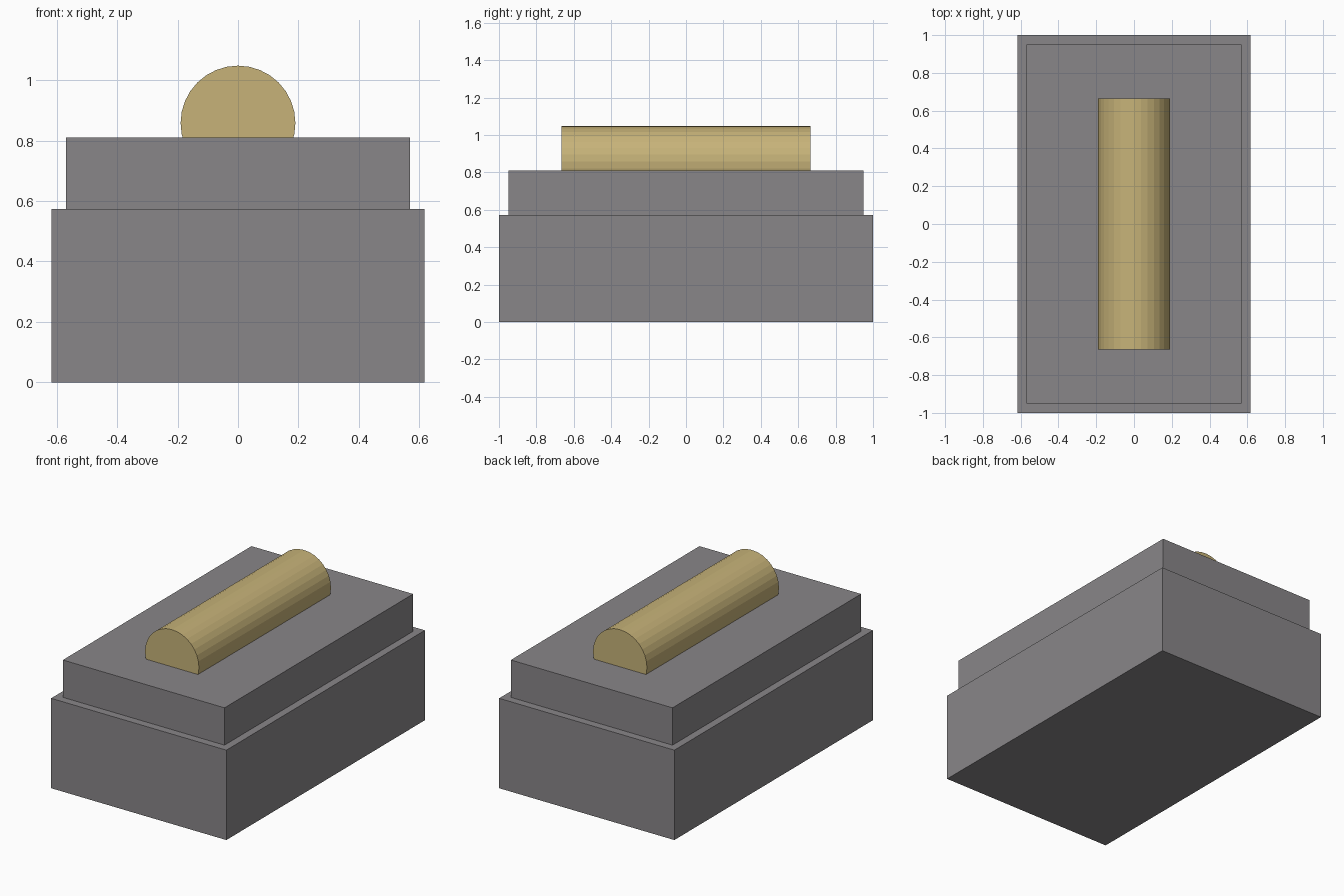
import bpy
from math import pi

cube = bpy.data.objects.get("Cube")
if cube:
    bpy.data.objects.remove(cube, do_unlink=True)


def material(name, colour):
    mat = bpy.data.materials.new(name)
    mat.use_nodes = True
    mat.diffuse_color = colour
    mat.node_tree.nodes["Principled BSDF"].inputs["Base Color"].default_value = colour
    return mat


def finish(name, mat):
    obj = bpy.context.object
    obj.name = obj.data.name = name
    obj.data.materials.append(mat)
    return obj


def block(name, width, depth, bottom, top, mat):
    bpy.ops.mesh.primitive_cube_add(size=1, location=(0, 0, (bottom + top) / 2))
    obj = finish(name, mat)
    obj.scale = (width, depth, top - bottom)
    bpy.ops.object.transform_apply(location=False, rotation=False, scale=True)


stone = material("grey_stone", (0.25, 0.24, 0.25, 1))
tan = material("tan", (0.57, 0.45, 0.19, 1))

# Stepped plinth
block("base", 1.236, 2.0, 0, 0.573, stone)
block("upper_step", 1.14, 1.90, 0.573, 0.811, stone)

# Round bar sunk into the top of the plinth
bpy.ops.mesh.primitive_cylinder_add(vertices=32, radius=0.19, depth=1.33,
                                    location=(0, 0, 0.858), rotation=(pi / 2, 0, 0))
finish("round_bar", tan)
